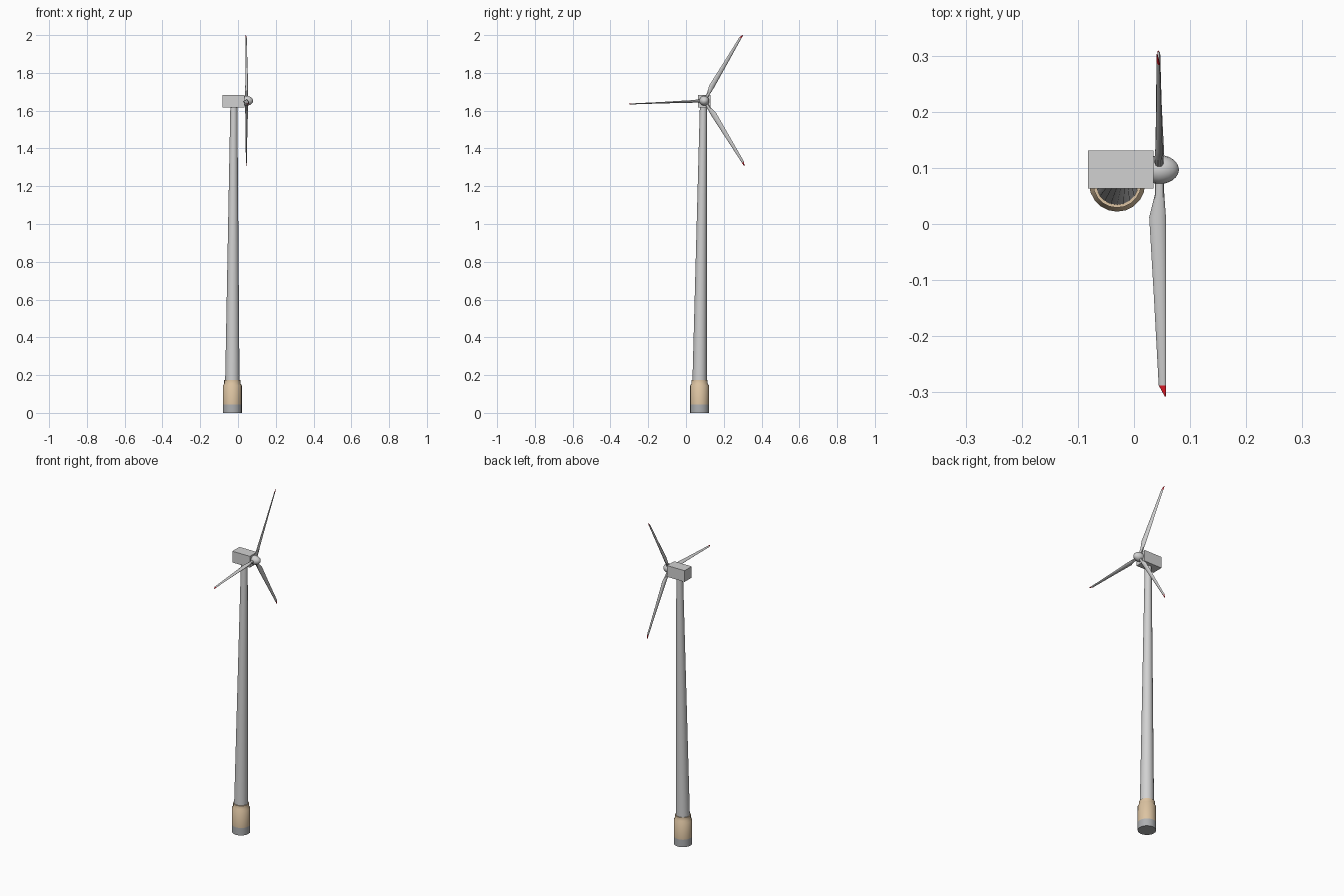
import bpy, bmesh, math
from mathutils import Vector

if "Cube" in bpy.data.objects:
    bpy.data.objects.remove(bpy.data.objects["Cube"])


def material(name, rgb):
    m = bpy.data.materials.new(name)
    m.diffuse_color = (*rgb, 1)
    m.use_nodes = True
    m.node_tree.nodes["Principled BSDF"].inputs["Base Color"].default_value = m.diffuse_color
    return m


light_grey = material("light_grey", (0.64, 0.64, 0.64))
tan = material("tan", (0.72, 0.55, 0.36))
concrete = material("concrete_grey", (0.42, 0.43, 0.44))
red = material("tip_red", (0.75, 0.01, 0.02))


def finish(name, bm, mats, smooth=True):
    bmesh.ops.recalc_face_normals(bm, faces=bm.faces)
    me = bpy.data.meshes.new(name)
    bm.to_mesh(me)
    bm.free()
    for m in mats:
        me.materials.append(m)
    ob = bpy.data.objects.new(name, me)
    bpy.context.collection.objects.link(ob)
    if smooth:
        bpy.ops.object.select_all(action='DESELECT')
        ob.select_set(True)
        bpy.context.view_layer.objects.active = ob
        bpy.ops.object.shade_smooth_by_angle(angle=math.radians(35))
    return ob


def loft(name, rings, mats, mat_rule=None):
    """Skin a list of equal-length point rings and cap both ends."""
    bm = bmesh.new()
    loops = [[bm.verts.new(p) for p in ring] for ring in rings]
    n = len(loops[0])
    for i, (a, b) in enumerate(zip(loops, loops[1:])):
        for j in range(n):
            k = (j + 1) % n
            f = bm.faces.new((a[j], a[k], b[k], b[j]))
            f.material_index = mat_rule(i) if mat_rule else 0
    bm.faces.new(loops[0])
    cap = bm.faces.new(loops[-1])
    cap.material_index = mat_rule(len(loops) - 2) if mat_rule else 0
    return finish(name, bm, mats)


def ring(center, radius, u, v, n=20):
    c = Vector(center)
    return [c + radius * (math.cos(t) * u + math.sin(t) * v)
            for t in (2 * math.pi * i / n for i in range(n))]


X, Y, Z = Vector((1, 0, 0)), Vector((0, 1, 0)), Vector((0, 0, 1))

# Foundation: grey foot, tan drum with shoulder and collar
BX, BY = -0.03, 0.072
profile = [(0.05, 0), (0.05, 0.045), (0.05, 0.145), (0.043, 0.155), (0.043, 0.175)]
loft("foundation", [ring((BX, BY, z), r, X, Y) for r, z in profile],
     [concrete, tan], lambda i: 0 if i == 0 else 1)

# Tapered, slightly leaning tower
loft("tower", [ring((BX, BY, 0.165), 0.038, X, Y),
               ring((-0.022, 0.092, 1.63), 0.0185, X, Y)], [light_grey])

# Nacelle box
bm = bmesh.new()
bmesh.ops.create_cube(bm, size=1)
for v in bm.verts:
    v.co = Vector((-0.0235 + v.co.x * 0.117, 0.097 + v.co.y * 0.068, 1.65 + v.co.z * 0.068))
finish("nacelle", bm, [light_grey], smooth=False)

# Hub with rounded nose
HUB = Vector((0.045, 0.097, 1.652))
hub_rings = [ring((0.034, HUB.y, HUB.z), 0.024, Y, Z)]
for i in range(7):
    t = math.radians(i * 14.5)
    hub_rings.append(ring((0.044 + 0.036 * math.sin(t), HUB.y, HUB.z),
                          0.026 * math.cos(t), Y, Z))
loft("hub", hub_rings, [light_grey])

# Blades: radius, leading edge, trailing edge, half thickness
stations = [(0.01, -0.008, 0.008, 0.008), (0.045, -0.008, 0.009, 0.008),
            (0.085, -0.018, 0.012, 0.0065), (0.22, -0.010, 0.012, 0.004),
            (0.385, -0.001, 0.012, 0.0025), (0.405, 0.010, 0.012, 0.0008)]


def blade(name, angle, pitch):
    a, p = math.radians(angle), math.radians(pitch)
    out = Vector((0, math.cos(a), math.sin(a)))
    side = Vector((0, math.sin(a), -math.cos(a)))
    chord = side * math.cos(p) + X * math.sin(p)
    thick = out.cross(chord)
    rings = []
    for r, lead, trail, t in stations:
        c = HUB + out * r + chord * (lead + trail) / 2
        rings.append(ring(c, 1, chord * (trail - lead) / 2, thick * t, 10))
    loft(name, rings, [light_grey, red], lambda i: 1 if i == len(stations) - 2 else 0)


blade("blade_upper", 61, -20)
blade("blade_side", 182.5, 85)
blade("blade_lower", 303, -10)
